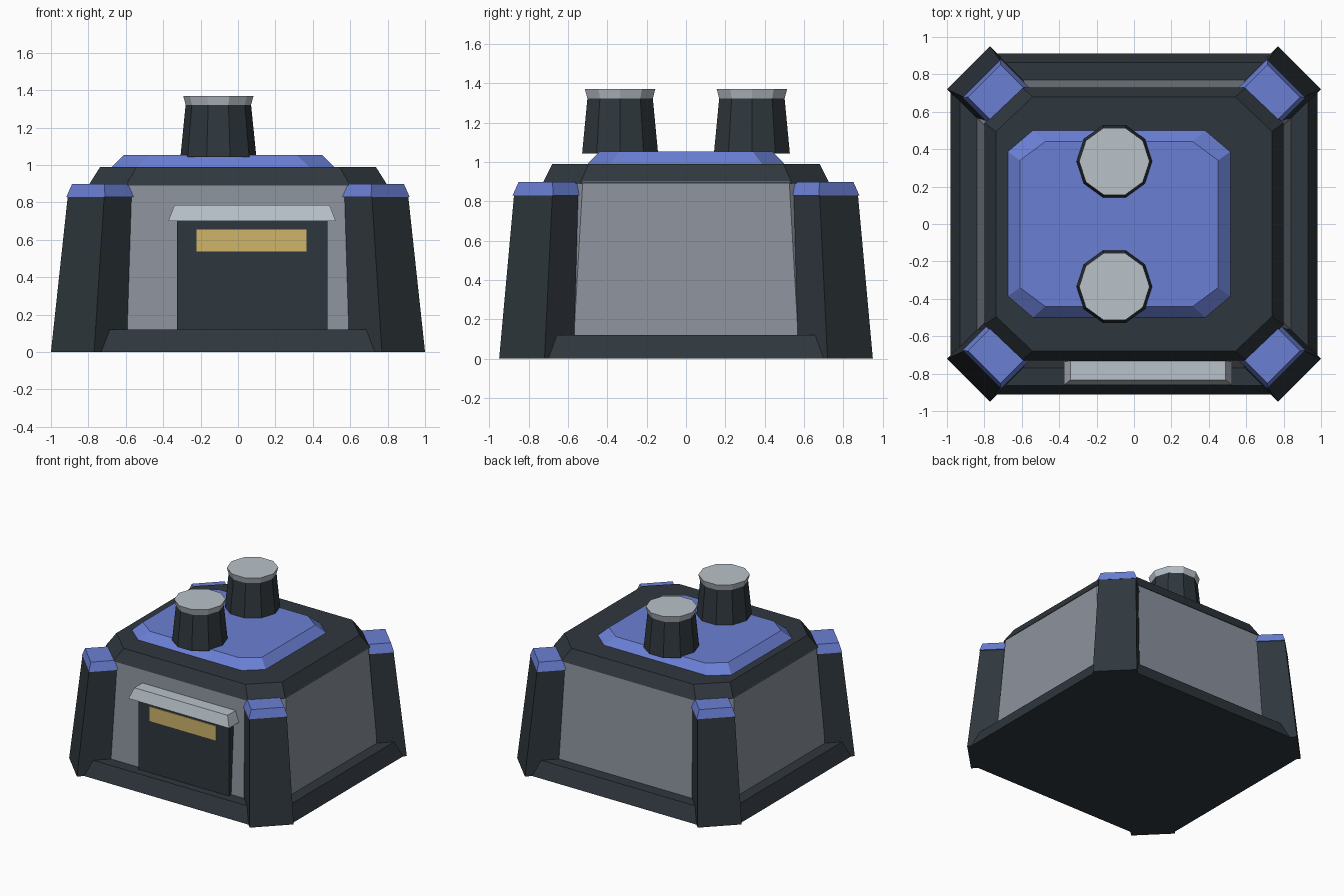
import bpy, bmesh, math

if "Cube" in bpy.data.objects:
    bpy.data.objects.remove(bpy.data.objects["Cube"])


def material(name, srgb):
    m = bpy.data.materials.new(name)
    lin = [((c / 255 + 0.055) / 1.055) ** 2.4 for c in srgb]
    m.diffuse_color = (*lin, 1)
    m.use_nodes = True
    m.node_tree.nodes["Principled BSDF"].inputs["Base Color"].default_value = m.diffuse_color
    return m


DARK = material("dark slate", (47, 55, 61))
GREY = material("wall grey", (139, 146, 157))
BLUE = material("roof blue", (106, 127, 212))
LIGHT = material("light metal", (184, 193, 201))
YELLOW = material("window yellow", (207, 179, 106))


def loft(name, rings, mat):
    """Closed solid through a stack of rings with equal point counts."""
    bm = bmesh.new()
    vs = [[bm.verts.new(p) for p in ring] for ring in rings]
    n = len(vs[0])
    for a, b in zip(vs, vs[1:]):
        for i in range(n):
            j = (i + 1) % n
            bm.faces.new((a[i], a[j], b[j], b[i]))
    bm.faces.new(vs[0][::-1])
    bm.faces.new(vs[-1])
    bmesh.ops.recalc_face_normals(bm, faces=bm.faces)
    me = bpy.data.meshes.new(name)
    bm.to_mesh(me)
    bm.free()
    me.materials.append(mat)
    ob = bpy.data.objects.new(name, me)
    bpy.context.collection.objects.link(ob)
    return ob


def octagon(hx, hy, cx, cy, z, x0=0.0):
    """Rectangle with cut corners."""
    quarter = [(hx, hy - cy), (hx - cx, hy)]
    pts = []
    for sx, sy in ((1, 1), (-1, 1), (-1, -1), (1, -1)):
        q = quarter if sx * sy > 0 else quarter[::-1]
        pts += [(x0 + sx * x, sy * y, z) for x, y in q]
    return pts


def rect(x1, x2, y1, y2, z):
    return [(x1, y1, z), (x2, y1, z), (x2, y2, z), (x1, y2, z)]


def diamond(cx, cy, w, d, z, sx, sy):
    """Rectangle turned 45 degrees: half width w, half depth d, facing outwards."""
    r = math.sqrt(0.5)
    return [(sx * (cx + (a * w + b * d) * r), sy * (cy + (-a * w + b * d) * r), z)
            for a, b in ((1, 1), (-1, 1), (-1, -1), (1, -1))]


def decagon(y, r, z):
    return [(-0.105 + r * math.cos(i * math.tau / 10),
             y + r * math.sin(i * math.tau / 10), z) for i in range(10)]


# Main building stack
loft("plinth", [octagon(0.98, 0.912, 0.2, 0.2, 0),
                octagon(0.93, 0.863, 0.2, 0.2, 0.12)], DARK)
loft("walls", [octagon(0.84, 0.77, 0.2, 0.2, 0.11),
               octagon(0.795, 0.725, 0.2, 0.2, 0.90)], GREY)
loft("roof_slab", [octagon(0.80, 0.73, 0.2, 0.19, 0.89),
                   octagon(0.737, 0.68, 0.195, 0.185, 0.99)], DARK)
loft("roof_plate", [octagon(0.60, 0.505, 0.135, 0.115, 0.985, -0.08),
                    octagon(0.53, 0.44, 0.135, 0.10, 1.053, -0.08)], BLUE)

# Corner pillars with caps
for sx, sy, where in ((1, 1, "back_right"), (-1, 1, "back_left"),
                      (-1, -1, "front_left"), (1, -1, "front_right")):
    loft("pillar_" + where, [diamond(0.795, 0.745, 0.163, 0.127, 0, sx, sy),
                             diamond(0.738, 0.702, 0.138, 0.106, 0.83, sx, sy)], DARK)
    loft("pillar_cap_" + where, [diamond(0.736, 0.70, 0.146, 0.111, 0.83, sx, sy),
                                 diamond(0.736, 0.70, 0.122, 0.092, 0.898, sx, sy)], BLUE)

# Chimneys with flared lids
for y, where in ((-0.335, "front"), (0.335, "back")):
    loft("chimney_" + where, [decagon(y, 0.203, 1.043), decagon(y, 0.175, 1.322)], DARK)
    loft("chimney_lid_" + where, [decagon(y, 0.175, 1.322), decagon(y, 0.188, 1.37)], LIGHT)

# Door, awning and window plate
loft("door", [rect(-0.327, 0.478, -0.80, -0.70, 0.10),
              rect(-0.327, 0.478, -0.80, -0.70, 0.70)], DARK)
loft("awning", [rect(-0.373, 0.523, -0.86, -0.70, 0.70),
                rect(-0.34, 0.49, -0.833, -0.70, 0.785)], LIGHT)
loft("door_window", [rect(-0.222, 0.367, -0.806, -0.799, 0.538),
                     rect(-0.222, 0.367, -0.806, -0.799, 0.655)], YELLOW)
